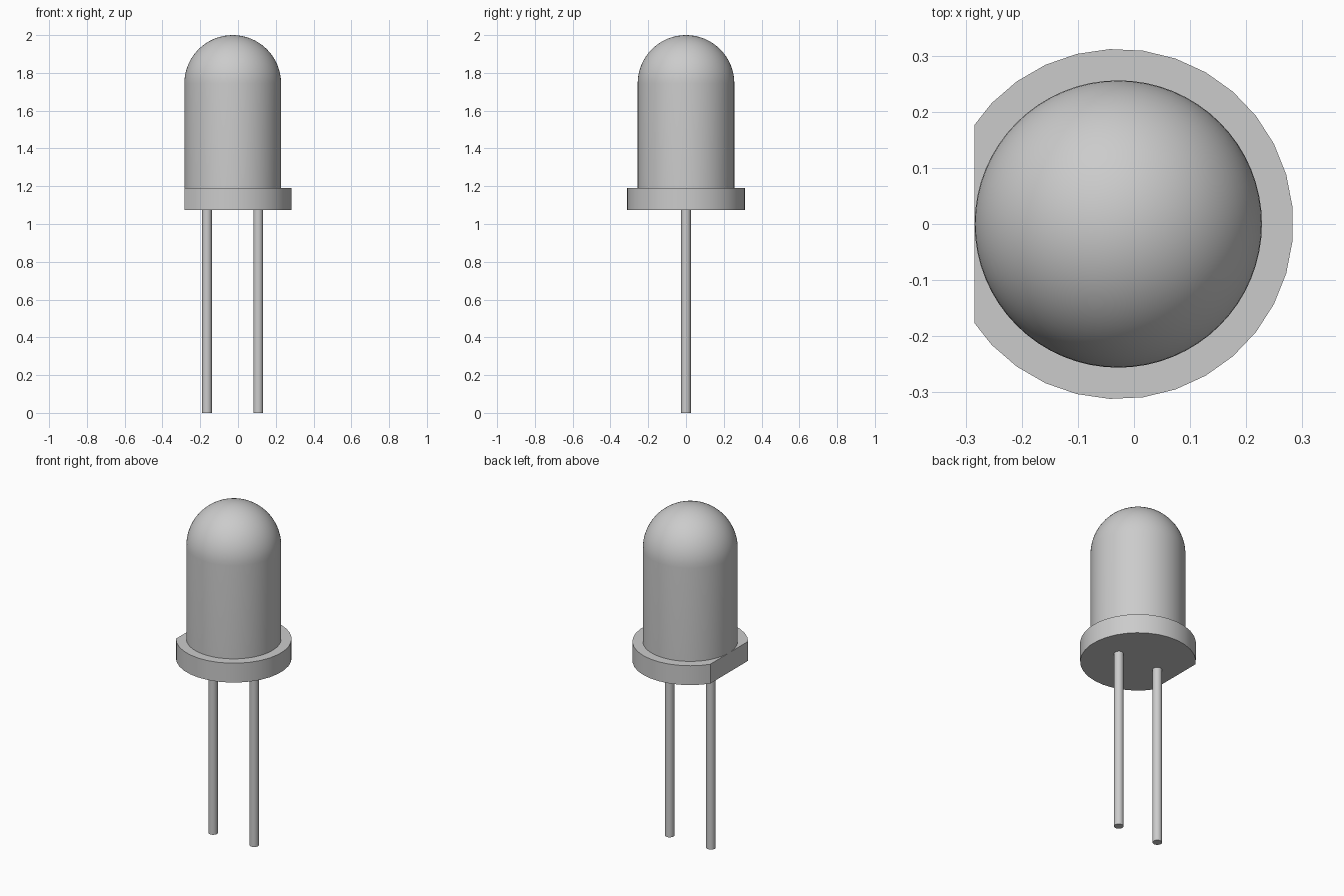
import bpy, bmesh, math
from mathutils import Matrix, Vector

if "Cube" in bpy.data.objects:
    bpy.data.objects.remove(bpy.data.objects["Cube"], do_unlink=True)

AXIS_X = -0.028      # axis of the round bulb
BULB_R = 0.256
FLANGE_R = 0.312
FLANGE_Z = (1.075, 1.19)

grey = bpy.data.materials.new("plain grey")
grey.use_nodes = True
colour = (0.6, 0.6, 0.6, 1)
grey.diffuse_color = colour
grey.node_tree.nodes["Principled BSDF"].inputs["Base Color"].default_value = colour


def finish(name, bm, x):
    """Turn a bmesh into a smooth-shaded object standing at x."""
    bmesh.ops.recalc_face_normals(bm, faces=bm.faces)
    mesh = bpy.data.meshes.new(name)
    bm.to_mesh(mesh)
    bm.free()
    obj = bpy.data.objects.new(name, mesh)
    obj.location.x = x
    mesh.materials.append(grey)
    bpy.context.collection.objects.link(obj)
    bpy.ops.object.select_all(action='DESELECT')
    obj.select_set(True)
    bpy.context.view_layer.objects.active = obj
    bpy.ops.object.shade_smooth_by_angle(angle=math.radians(30))
    return obj


def cylinder(radius, z0, z1, sides, turn=0.0):
    bm = bmesh.new()
    place = Matrix.Translation((0, 0, (z0 + z1) / 2)) @ Matrix.Rotation(turn, 4, 'Z')
    bmesh.ops.create_cone(bm, cap_ends=True, segments=sides, radius1=radius,
                          radius2=radius, depth=z1 - z0, matrix=place)
    return bm


# Bulb: straight wall closed by a hemisphere, spun around the axis
bm = bmesh.new()
shoulder = 2.0 - BULB_R
rings = 16
profile = [(0, FLANGE_Z[1]), (BULB_R, FLANGE_Z[1])]
for i in range(rings + 1):
    a = math.pi / 2 * i / rings
    profile.append((BULB_R * math.cos(a), shoulder + BULB_R * math.sin(a)))
verts = [bm.verts.new((r, 0, z)) for r, z in profile]
edges = [bm.edges.new(pair) for pair in zip(verts, verts[1:])]
bmesh.ops.spin(bm, geom=verts + edges, cent=(0, 0, 0), axis=(0, 0, 1),
               angle=math.tau, steps=64, use_duplicate=False)
bmesh.ops.remove_doubles(bm, verts=bm.verts, dist=0.0005)
finish("bulb", bm, AXIS_X)

# Flange: disc with one flat side that marks the polarity
sides = 33
bm = cylinder(FLANGE_R, *FLANGE_Z, sides)
# turn the disc so that an edge, not a corner, faces +x
corner = max(bm.verts, key=lambda v: v.co.x).co
turn = math.pi / sides - math.atan2(corner.y, corner.x)
bmesh.ops.rotate(bm, verts=bm.verts, matrix=Matrix.Rotation(turn, 3, 'Z'))
cut = bmesh.ops.bisect_plane(bm, geom=bm.verts[:] + bm.edges[:] + bm.faces[:],
                             plane_co=(-BULB_R, 0, 0), plane_no=Vector((-1, 0, 0)),
                             clear_outer=True)
bmesh.ops.contextual_create(
    bm, geom=[g for g in cut["geom_cut"] if isinstance(g, bmesh.types.BMEdge)])
finish("flange", bm, AXIS_X)

# Two wire leads
for name, x in (("right_lead", -0.164), ("left_lead", 0.107)):
    finish(name, cylinder(0.026, 0, FLANGE_Z[0] + 0.01, 16), x)
